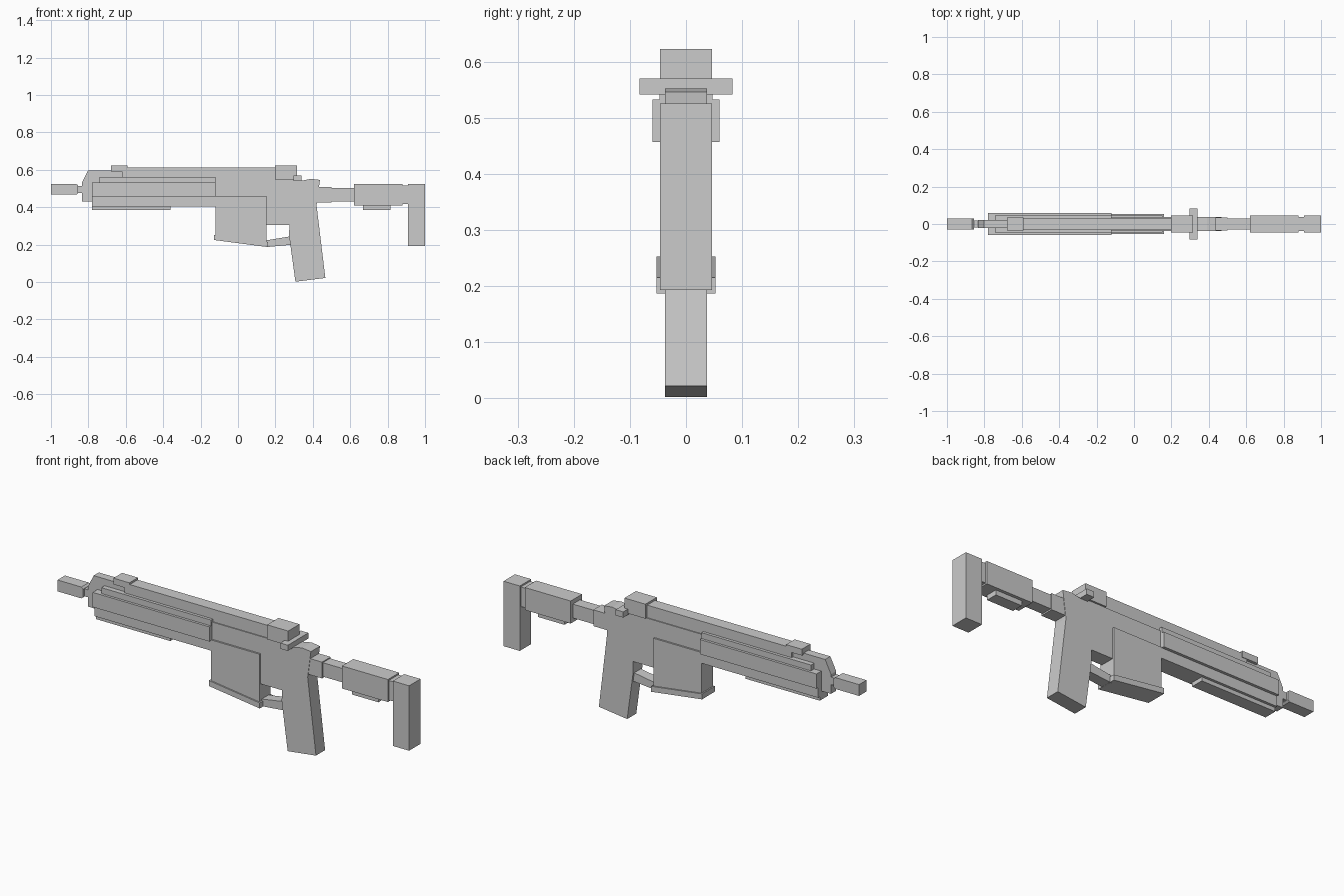
import bpy


def prism(name, pts, w):
    """Extrude an x/z outline symmetrically to +-w in y."""
    n = len(pts)
    verts = [(x, -w, z) for x, z in pts] + [(x, w, z) for x, z in pts]
    faces = [tuple(range(n)), tuple(range(2 * n - 1, n - 1, -1))]
    faces += [(i, i + n, (i + 1) % n + n, (i + 1) % n) for i in range(n)]
    me = bpy.data.meshes.new(name)
    me.from_pydata(verts, [], faces)
    ob = bpy.data.objects.new(name, me)
    bpy.context.collection.objects.link(ob)
    # consistent outward normals
    import bmesh
    bm = bmesh.new()
    bm.from_mesh(me)
    bmesh.ops.recalc_face_normals(bm, faces=bm.faces)
    bm.to_mesh(me)
    bm.free()
    return ob


def box(name, x0, x1, z0, z1, w):
    return prism(name, [(x0, z0), (x1, z0), (x1, z1), (x0, z1)], w)


# muzzle and barrel
prism("muzzle", [(-1, .467), (-.865, .467), (-.855, .475), (-.855, .517), (-.865, .525), (-1, .525)], .03)
box("barrel", -.86, -.76, .477, .515, .02)
prism("front_block", [(-.835, .43), (-.58, .43), (-.58, .597), (-.802, .597), (-.835, .53)], .021)

# handguard layers
box("handguard_lower", -.78, -.12, .405, .457, .046)
box("handguard_side_panel", -.78, -.12, .457, .532, .06)
box("handguard_upper", -.74, -.12, .532, .562, .047)
box("lower_rail", -.78, -.36, .385, .405, .033)

# top rail and sights
box("top_rail", -.62, .2, .548, .612, .032)
box("front_sight", -.68, -.59, .59, .622, .035)
box("rear_sight", .197, .316, .548, .622, .046)
box("charging_handle", .297, .34, .541, .57, .083)

# receiver with slanted grip
prism("receiver", [(-.12, .405), (-.12, .548), (.3, .548), (.345, .543), (.39, .552), (.438, .546),
                   (.42, .41), (.467, .022), (.307, .002), (.273, .25), (.275, .305), (.15, .305),
                   (.15, .405)], .037)

# magazine and base plate
prism("magazine", [(-.12, .46), (-.12, .245), (.153, .21), (.153, .46)], .046)
prism("magazine_base", [(-.128, .253), (-.128, .225), (.16, .187), (.16, .215)], .053)

# trigger guard
prism("trigger_guard", [(.15, .223), (.15, .187), (.29, .2), (.29, .246)], .027)

# stock
box("stock_collar", .41, .5, .425, .508, .035)
box("stock_tube", .5, .64, .432, .503, .029)
box("stock_body", .62, .88, .41, .525, .046)
box("stock_foot", .667, .815, .385, .41, .03)
box("stock_neck", .87, .92, .417, .517, .038)
box("butt", .908, 1, .193, .525, .046)
